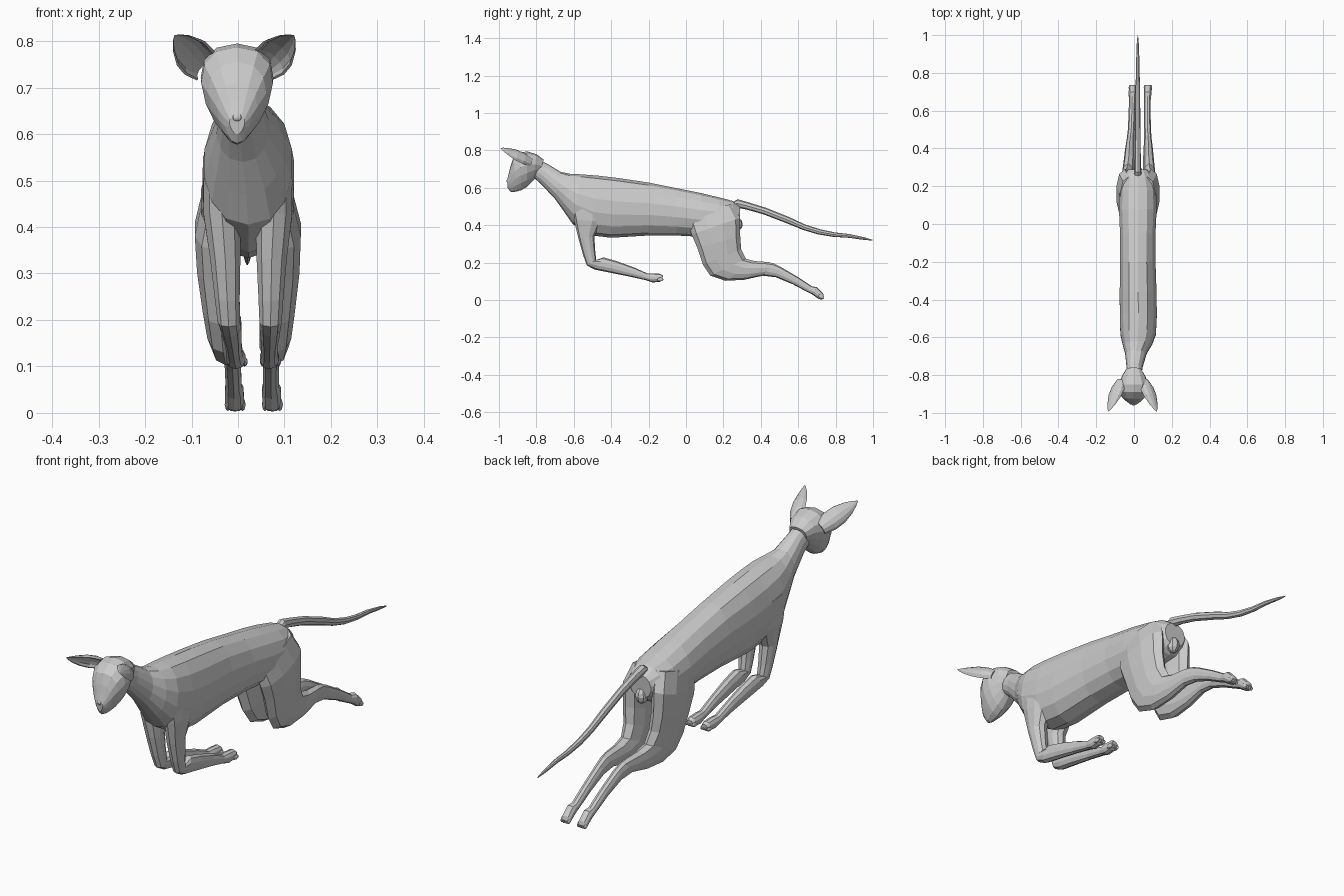
import bpy, bmesh, math
from mathutils import Vector


def make_object(name, rings):
    """Skin a list of equal-length point rings, capping both ends (flat shaded)."""
    bm = bmesh.new()
    loops = [[bm.verts.new(p) for p in ring] for ring in rings]
    n = len(loops[0])
    for a, b in zip(loops, loops[1:]):
        for i in range(n):
            bm.faces.new((a[i], a[(i + 1) % n], b[(i + 1) % n], b[i]))
    bm.faces.new(loops[0])
    bm.faces.new(loops[-1])
    bmesh.ops.recalc_face_normals(bm, faces=bm.faces)
    mesh = bpy.data.meshes.new(name)
    bm.to_mesh(mesh)
    bm.free()
    obj = bpy.data.objects.new(name, mesh)
    bpy.context.collection.objects.link(obj)
    return obj


def section(y1, z1, y2, z2, x, rx, sides=12, power=1.0, egg=0.0):
    """Ring through two side-view outline points, with centre x and half-width rx."""
    pts = []
    for i in range(sides):
        a = 2 * math.pi * i / sides
        c, s = math.cos(a), math.sin(a)
        w = math.copysign(abs(s) ** power, s) * (1 + egg * c)
        pts.append(((x + rx * w), (y1 + y2) / 2 + c * (y1 - y2) / 2,
                    (z1 + z2) / 2 + c * (z1 - z2) / 2))
    return pts


def blob(name, loc, scale, rot=(0, 0, 0)):
    bpy.ops.mesh.primitive_uv_sphere_add(segments=8, ring_count=6, radius=1,
                                         location=loc, rotation=rot)
    obj = bpy.context.object
    obj.name = name
    obj.scale = scale
    return obj


# Torso and neck: top point, bottom point, centre x, half-width
torso = [
    (-.80, .755, -.82, .66, .0, .040), (-.74, .727, -.775, .62, .003, .043),
    (-.67, .685, -.70, .54, .010, .058), (-.62, .675, -.65, .47, .018, .080),
    (-.56, .672, -.605, .405, .022, .096), (-.47, .665, -.50, .345, .023, .100),
    (-.36, .652, -.40, .333, .022, .100), (-.20, .628, -.20, .345, .020, .096),
    (-.05, .598, -.05, .345, .020, .096), (.08, .572, .08, .338, .020, .102),
    (.18, .548, .17, .350, .020, .100), (.25, .530, .25, .370, .020, .080),
    (.29, .500, .285, .400, .020, .052)]
make_object("torso", [section(*r, sides=14, power=.85) for r in torso])

# Head: egg-shaped sections from nape to muzzle
head = [
    (-.76, .750, -.79, .665, .040), (-.80, .780, -.815, .640, .060),
    (-.85, .795, -.85, .605, .075), (-.89, .787, -.88, .588, .074),
    (-.925, .755, -.90, .582, .060), (-.94, .710, -.925, .577, .042),
    (-.948, .675, -.94, .580, .029), (-.957, .640, -.953, .600, .016)]
make_object("head", [section(*r[:4], -.002, r[4], sides=14, power=.9, egg=.3)
                     for r in head])
blob("nose", (-.002, -.953, .636), (.012, .008, .009))

# Tail: centre line in side view with radius
tail = [(.235, .495, .024), (.27, .517, .022), (.33, .503, .019), (.42, .476, .018),
        (.55, .425, .017), (.63, .390, .015), (.71, .365, .014), (.79, .350, .012),
        (.87, .343, .010), (.95, .329, .007), (.997, .32, .002)]
make_object("tail", [section(y + r * .3, z + r, y - r * .3, z - r, .02, r * .85, sides=8)
                     for y, z, r in tail])
blob("rump_bump", (.02, .275, .405), (.028, .028, .035))

# Legs: front outline point, back outline point, sideways offset, half-width
hind_leg = [
    (.00, .450, .25, .515, .050, .045), (.03, .350, .29, .440, .070, .046),
    (.06, .280, .29, .340, .068, .044), (.09, .190, .295, .270, .061, .040),
    (.13, .130, .32, .220, .056, .036), (.21, .103, .37, .208, .052, .032),
    (.31, .108, .44, .203, .049, .026), (.41, .130, .47, .195, .046, .021),
    (.48, .122, .51, .175, .043, .019), (.57, .085, .60, .122, .041, .018),
    (.645, .045, .675, .072, .040, .018), (.675, .030, .70, .070, .040, .021),
    (.71, .005, .733, .037, .040, .021), (.728, .003, .737, .020, .040, .016)]
front_leg = [
    (-.63, .560, -.42, .540, .055, .042), (-.60, .430, -.45, .420, .056, .041),
    (-.575, .330, -.49, .340, .050, .034), (-.55, .240, -.485, .260, .047, .028),
    (-.53, .185, -.48, .215, .045, .025), (-.49, .163, -.44, .228, .043, .024),
    (-.40, .145, -.37, .208, .041, .022), (-.30, .125, -.28, .175, .039, .018),
    (-.21, .105, -.205, .142, .037, .018), (-.18, .094, -.175, .143, .036, .021),
    (-.14, .097, -.135, .140, .036, .020), (-.125, .105, -.124, .130, .036, .014)]


def leg(name, rows, side, toe_y, toe_z, tilt):
    last = len(rows) - 1
    rings = []
    for i, (y1, z1, y2, z2, off, rx) in enumerate(rows):
        cx = .02 + .014 * i / last          # feet drift slightly off the body line
        rings.append(section(y1, z1, y2, z2, cx + side * off, rx, sides=10, power=.85))
    make_object(name, rings)
    for k in range(4):                      # toes
        x = .034 + side * rows[-1][4] + (k - 1.5) * .0105
        blob(f"{name}_toe_{k + 1}", (x, toe_y, toe_z), (.007, .018, .010), (tilt, 0, 0))


for side, label in ((-1, "left"), (1, "right")):
    leg(f"hind_leg_{label}", hind_leg, side, .722, .018, -.7)
    leg(f"front_leg_{label}", front_leg, side, -.138, .110, 0)

    # Ear: cupped leaf opening forward and down
    base = Vector((side * .058 - .008, -.835, .735))
    tip = Vector((side * .128 - .008, -.992, .812))
    axis = (tip - base).normalized()
    across = Vector((side * .77, 0, -.63))
    across = (across - axis * across.dot(axis)).normalized()
    opening = -side * axis.cross(across).normalized()
    rings = []
    for t, w, d in ((0, .030, .026), (.25, .041, .030), (.5, .040, .026),
                    (.75, .027, .015), (.92, .012, .006), (1, .002, .001)):
        c = base.lerp(tip, t)
        arc = [math.pi * i / 6 for i in range(7)]
        outer = [c + across * w * math.cos(a) - opening * d * math.sin(a) for a in arc]
        inner = [c + across * w * .86 * math.cos(a) - opening * d * .7 * math.sin(a)
                 for a in reversed(arc)]
        rings.append(outer + inner)
    make_object(f"ear_{label}", rings)

    # Eye
    blob(f"eye_{label}", (side * .040 - .002, -.922, .680), (.012, .010, .014),
         (0, side * .5, 0))
